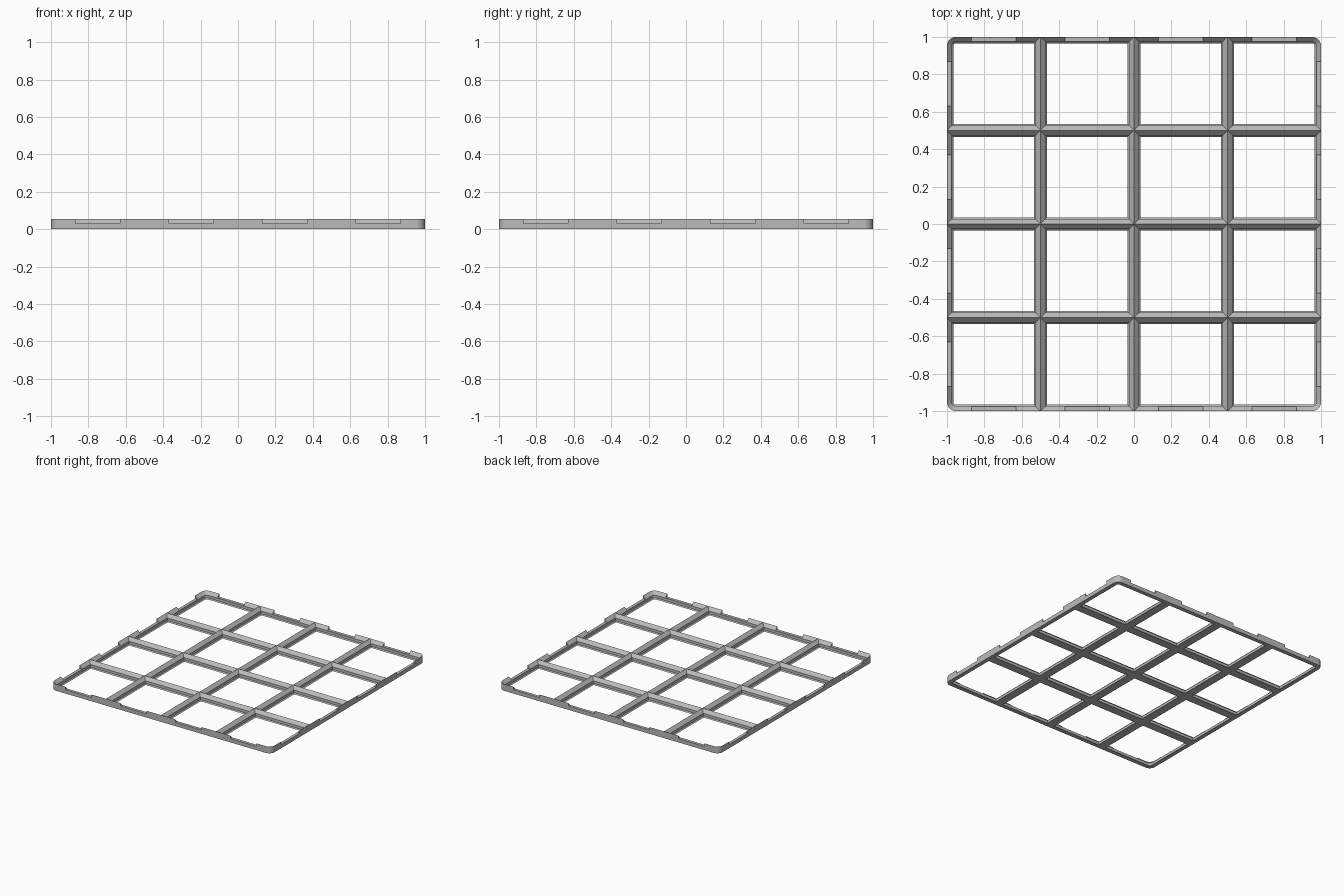
import bpy, bmesh, math
from mathutils import Vector, Matrix

if "Cube" in bpy.data.objects:
    bpy.data.objects.remove(bpy.data.objects["Cube"])

N, CELL = 4, 0.5            # cells per side, cell size
H = 0.0554                  # plate height
R = 0.0476                  # outer corner radius
SEG = 8                     # segments per rounded corner
NOTCH_W, NOTCH_Z = 0.24, 0.031
# wall section inside a cell: (inset from cell edge, height)
SECTION = [(0.0339, 0), (0.0256, 0.0083), (0.0256, 0.0298), (0, H)]

grey = bpy.data.materials.new("grey plastic")
grey.diffuse_color = (0.5, 0.5, 0.5, 1)
grey.use_nodes = True
grey.node_tree.nodes["Principled BSDF"].inputs["Base Color"].default_value = grey.diffuse_color


def cell_loop(cx, cy, inset, z, rounded):
    """Counter-clockwise square loop; only the plate's own corners are rounded."""
    pts, half = [], CELL / 2 - inset
    for i, (sx, sy) in enumerate([(1, 1), (-1, 1), (-1, -1), (1, -1)]):
        if (sx, sy) != rounded:
            pts.append((cx + sx * half, cy + sy * half, z))
            continue
        r = R - inset
        for k in range(SEG + 1):
            a = math.pi / 2 * (i + k / SEG)
            pts.append((cx + sx * (half - r) + r * math.cos(a),
                        cy + sy * (half - r) + r * math.sin(a), z))
    return pts


def skin(bm, a, b, keep=lambda p, q: True):
    """Join two vertex loops with quads."""
    n = len(a)
    for i in range(n):
        j = (i + 1) % n
        if keep(a[i].co, a[j].co):
            bm.faces.new((a[i], a[j], b[j], b[i]))


def on_rim(p, q):
    """True when an edge lies on the outside of the plate."""
    m = (p + q) / 2
    edge = N * CELL / 2
    straight = max(abs(m.x), abs(m.y)) > edge - 1e-4
    corner = min(abs(m.x), abs(m.y)) > edge - R
    return straight or corner and (p - q).length < R / 2


# grid plate: one open cell after another, welded together
bm = bmesh.new()
for ix in range(N):
    for iy in range(N):
        cx, cy = (ix - (N - 1) / 2) * CELL, (iy - (N - 1) / 2) * CELL
        sx = {0: -1, N - 1: 1}.get(ix, 0)
        sy = {0: -1, N - 1: 1}.get(iy, 0)
        make = lambda inset, z: [bm.verts.new(p) for p in
                                 cell_loop(cx, cy, inset, z, (sx, sy))]
        base = make(0, 0)
        rings = [make(i, z) for i, z in SECTION]
        skin(bm, base, rings[0])                    # underside
        for a, b in zip(rings, rings[1:]):          # inner walls
            skin(bm, a, b)
        skin(bm, base, rings[-1], on_rim)           # outer wall
bmesh.ops.remove_doubles(bm, verts=bm.verts, dist=1e-5)
bmesh.ops.recalc_face_normals(bm, faces=bm.faces)
me = bpy.data.meshes.new("grid_plate")
bm.to_mesh(me)
bm.free()
plate = bpy.data.objects.new("grid_plate", me)
me.materials.append(grey)
bpy.context.collection.objects.link(plate)

# notch cutters: one in the middle of every outer cell side
bm = bmesh.new()
for side in range(4):
    for i in range(N):
        pos = Vector(((i - (N - 1) / 2) * CELL, 1.0, NOTCH_Z + 0.05))
        bmesh.ops.create_cube(bm, size=1, matrix=Matrix.Rotation(side * math.pi / 2, 4, 'Z')
                              @ Matrix.Translation(pos)
                              @ Matrix.Diagonal((NOTCH_W, 0.08, 0.1, 1)))
cm = bpy.data.meshes.new("notch_cutter")
bm.to_mesh(cm)
bm.free()
cm.materials.append(grey)
cutter = bpy.data.objects.new("notch_cutter", cm)
cutter.hide_render = True
bpy.context.collection.objects.link(cutter)

cut = plate.modifiers.new("notches", 'BOOLEAN')
cut.operation, cut.solver, cut.object = 'DIFFERENCE', 'EXACT', cutter
bpy.context.view_layer.objects.active = plate
plate.select_set(True)
bpy.ops.object.modifier_apply(modifier=cut.name)
bpy.data.objects.remove(cutter)
bpy.ops.object.shade_smooth_by_angle(angle=math.radians(30))
